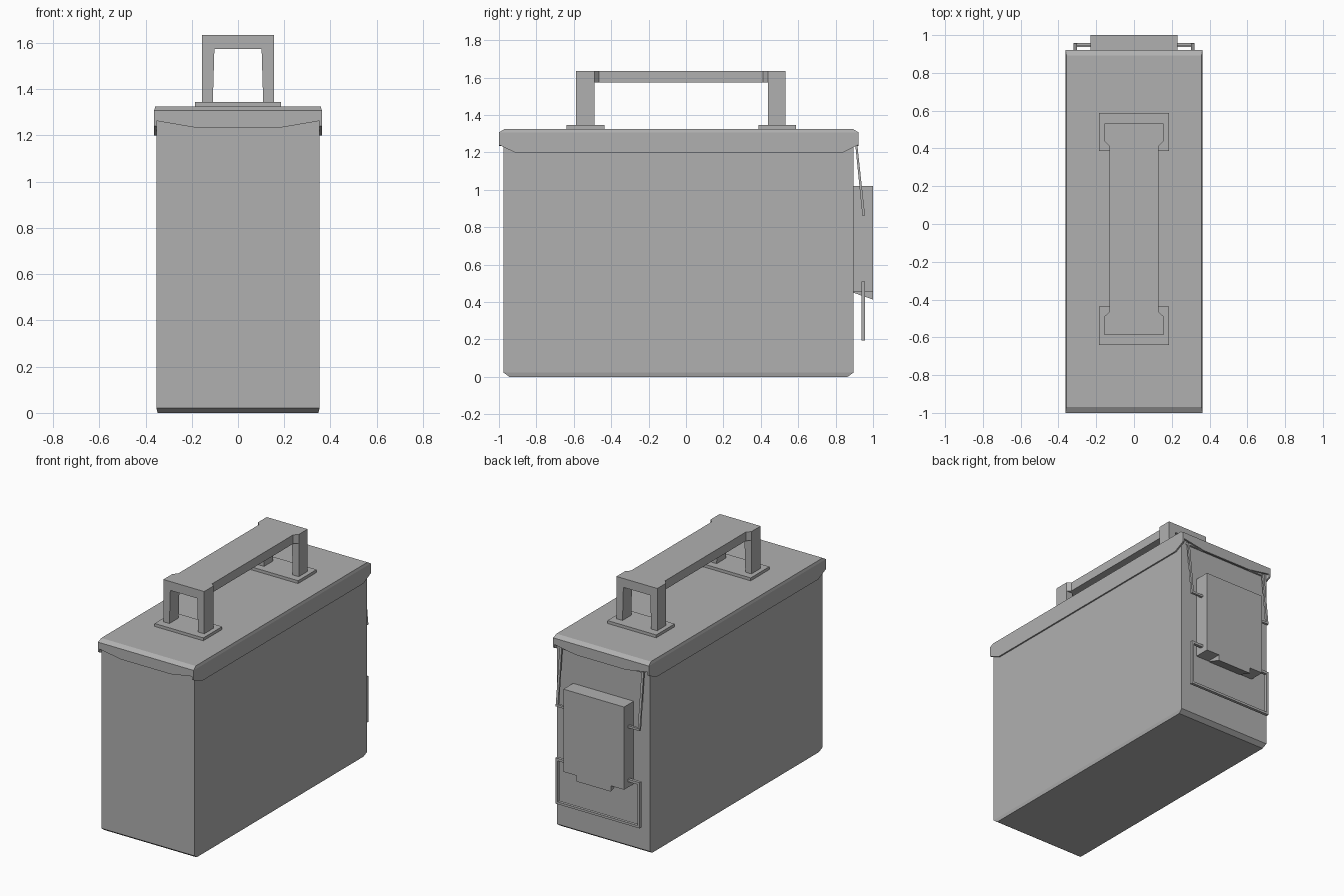
import bpy, bmesh

if "Cube" in bpy.data.objects:
    bpy.data.objects.remove(bpy.data.objects["Cube"])

# Dark grey paint shared by every part
paint = bpy.data.materials.new("dark_grey")
paint.diffuse_color = (0.435, 0.435, 0.435, 1)
paint.use_nodes = True
paint.node_tree.nodes["Principled BSDF"].inputs["Base Color"].default_value = paint.diffuse_color


def finish(name, bm):
    bmesh.ops.recalc_face_normals(bm, faces=bm.faces[:])
    me = bpy.data.meshes.new(name)
    bm.to_mesh(me)
    bm.free()
    me.materials.append(paint)
    ob = bpy.data.objects.new(name, me)
    bpy.context.collection.objects.link(ob)
    return ob


def prism(name, pts, axis, lo, hi):
    """Extrude a 2D profile along x (points are y,z), y (x,z) or z (x,y)."""
    bm = bmesh.new()

    def ring(d):
        return [bm.verts.new({'x': (d, a, b), 'y': (a, d, b), 'z': (a, b, d)}[axis])
                for a, b in pts]
    r0, r1 = ring(lo), ring(hi)
    bm.faces.new(r0)
    bm.faces.new(r1)
    n = len(pts)
    for i in range(n):
        j = (i + 1) % n
        bm.faces.new((r0[i], r0[j], r1[j], r1[i]))
    return finish(name, bm)


def box(name, x0, x1, y0, y1, z0, z1):
    return prism(name, [(x0, y0), (x1, y0), (x1, y1), (x0, y1)], 'z', z0, z1)


def stack(name, levels):
    """Loft rectangles given as (half_x, y0, y1, z)."""
    bm = bmesh.new()
    rings = [[bm.verts.new(p) for p in ((-h, a, z), (h, a, z), (h, b, z), (-h, b, z))]
             for h, a, b, z in levels]
    bm.faces.new(rings[0])
    bm.faces.new(rings[-1])
    for r, s in zip(rings, rings[1:]):
        for i in range(4):
            j = (i + 1) % 4
            bm.faces.new((r[i], r[j], s[j], s[i]))
    return finish(name, bm)


# Can body with bevelled bottom
stack("body", [(0.348, -0.945, 0.864, 0), (0.353, -0.975, 0.895, 0.022),
               (0.353, -0.975, 0.895, 1.3)])

# Lid top and its skirt
stack("lid_top", [(0.363, -1.0, 0.922, 1.29), (0.363, -1.0, 0.922, 1.307),
                  (0.358, -0.97, 0.892, 1.325)])
side_skirt = [(-1.0, 1.3), (-1.0, 1.24), (-0.915, 1.2), (0.84, 1.2), (0.922, 1.24), (0.922, 1.3)]
end_skirt = [(-0.36, 1.3), (-0.36, 1.264), (-0.19, 1.235), (0.19, 1.235), (0.36, 1.264), (0.36, 1.3)]
for side, x0, x1 in (("left", -0.363, -0.352), ("right", 0.352, 0.363)):
    prism("lid_skirt_" + side, side_skirt, 'x', x0, x1)
prism("lid_skirt_front", end_skirt, 'y', -1.0, -0.988)
prism("lid_skirt_back", end_skirt, 'y', 0.91, 0.922)

# Handle: feet, posts and grip
for end, fy0, fy1, py0, py1 in (("front", -0.64, -0.437, -0.588, -0.488),
                                ("back", 0.387, 0.587, 0.438, 0.533)):
    box("handle_foot_" + end, -0.185, 0.185, fy0, fy1, 1.32, 1.345)
    for s, side in ((-1, "left"), (1, "right")):
        prism("handle_post_%s_%s" % (end, side),
              [(s * 0.155, 1.34), (s * 0.109, 1.34), (s * 0.102, 1.58), (s * 0.155, 1.58)],
              'y', py0, py1)
half = [(0.155, -0.588), (0.155, -0.488), (0.13, -0.465), (0.13, 0.412), (0.155, 0.438), (0.155, 0.533)]
prism("handle_grip", half + [(-x, y) for x, y in reversed(half)], 'z', 1.574, 1.635)

# Latch block with a sloped tab at the bottom
box("latch_block", -0.23, 0.23, 0.885, 1.0, 0.453, 1.02)
prism("latch_tab", [(0.885, 0.46), (1.0, 0.46), (1.0, 0.413), (0.885, 0.453)], 'x', -0.13, 0.13)

# Wire bails: upper links hooking under the lid, lower pull loop
for s, side in ((-1, "left"), (1, "right")):
    inner, pin = sorted((s * 0.303, s * 0.319)), sorted((s * 0.22, s * 0.319))
    prism("upper_link_" + side, [(0.904, 1.25), (0.915, 1.25), (0.957, 0.863), (0.943, 0.863)],
          'x', *inner)
    box("upper_pin_" + side, *pin, 0.942, 0.958, 0.862, 0.877)
    box("pull_arm_" + side, *inner, 0.938, 0.958, 0.195, 0.509)
    box("pull_pin_" + side, *pin, 0.938, 0.958, 0.492, 0.509)
box("upper_crossbar", -0.319, 0.319, 0.897, 0.91, 1.24, 1.254)
box("pull_crossbar", -0.319, 0.319, 0.938, 0.958, 0.195, 0.211)
